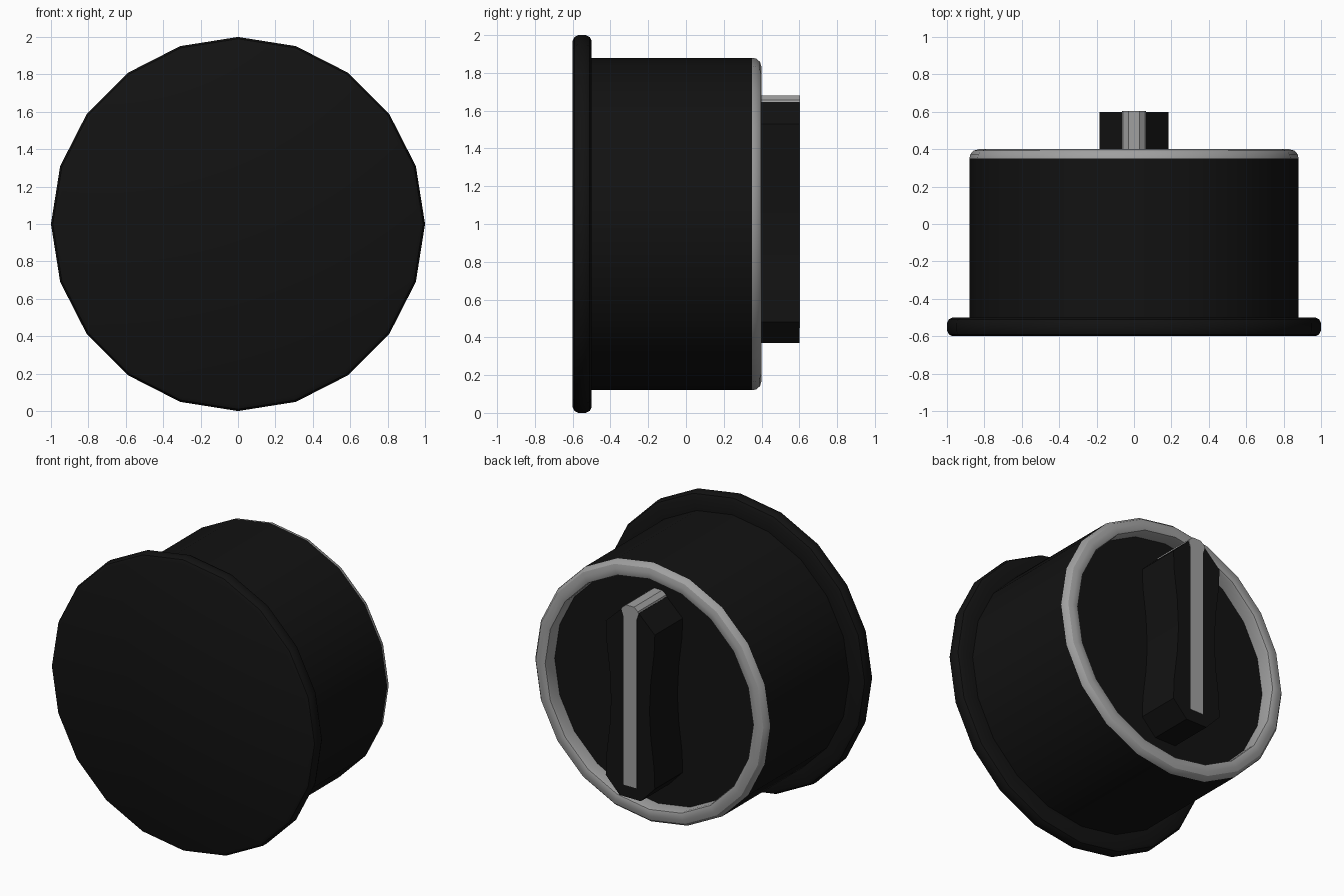
import bpy, bmesh, math

if "Cube" in bpy.data.objects:
    bpy.data.objects.remove(bpy.data.objects["Cube"])

SIDES = 20
CENTRE_Z = 1.0


def material(name, v):
    m = bpy.data.materials.new(name)
    m.diffuse_color = (v, v, v, 1)
    m.use_nodes = True
    m.node_tree.nodes["Principled BSDF"].inputs["Base Color"].default_value = m.diffuse_color
    return m


BLACK = material("black_plastic", 0.006)
SILVER = material("silver_trim", 0.35)


def finish(name, bm, mat):
    bmesh.ops.remove_doubles(bm, verts=bm.verts, dist=1e-5)
    bmesh.ops.recalc_face_normals(bm, faces=bm.faces)
    mesh = bpy.data.meshes.new(name)
    bm.to_mesh(mesh)
    bm.free()
    mesh.materials.append(mat)
    obj = bpy.data.objects.new(name, mesh)
    bpy.context.collection.objects.link(obj)
    bpy.ops.object.select_all(action='DESELECT')
    bpy.context.view_layer.objects.active = obj
    obj.select_set(True)
    bpy.ops.object.shade_smooth_by_angle(angle=math.radians(30))
    return obj


def lathe(name, profile, mat):
    """Spin (radius, y) points about the knob axis."""
    bm = bmesh.new()
    verts = [bm.verts.new((0, y, CENTRE_Z + r)) for r, y in profile]
    edges = [bm.edges.new(p) for p in zip(verts, verts[1:])]
    bmesh.ops.spin(bm, geom=verts + edges, cent=(0, 0, CENTRE_Z), axis=(0, 1, 0),
                   angle=math.tau, steps=SIDES, use_merge=True)
    return finish(name, bm, mat)


def prism(name, half, y0, y1, mat):
    """Extrude a left-right symmetric (x, z) outline along y."""
    outline = half + [(-x, z) for x, z in reversed(half)]
    bm = bmesh.new()
    face = bm.faces.new([bm.verts.new((x, y0, z)) for x, z in outline])
    ext = bmesh.ops.extrude_face_region(bm, geom=[face], use_keep_orig=True)
    moved = [g for g in ext["geom"] if isinstance(g, bmesh.types.BMVert)]
    bmesh.ops.translate(bm, verts=moved, vec=(0, y1 - y0, 0))
    return finish(name, bm, mat)


# Flange and drum
lathe("knob_body", [(0, -0.6), (0.97, -0.6), (0.99, -0.59), (1, -0.57), (1, -0.53),
                    (0.99, -0.51), (0.97, -0.5), (0.88, -0.5), (0.88, 0.35)], BLACK)

# Silver rim with its inner wall
lathe("rim_ring", [(0.88, 0.35), (0.875, 0.373), (0.858, 0.392), (0.83, 0.4),
                   (0.80, 0.4), (0.785, 0.395), (0.78, 0.38), (0.78, 0.3)], SILVER)

# Recessed dial face
lathe("dial_face", [(0.78, 0.3), (0, 0.3)], BLACK)

# Waisted grip bar
prism("grip", [(0.08, 0.37), (0.185, 0.48), (0.18, 0.62), (0.155, 0.82), (0.145, 1.0),
               (0.155, 1.2), (0.18, 1.4), (0.185, 1.53), (0.065, 1.645)], 0.3, 0.6, BLACK)

# Pointer stripe on the grip face and over its tip
prism("pointer_stripe", [(0.05, 0.45), (0.05, 1.60), (0.065, 1.645)], 0.598, 0.603, SILVER)
prism("pointer_tip", [(0.065, 1.64), (0.06, 1.657), (0.03, 1.68)], 0.3, 0.603, SILVER)
